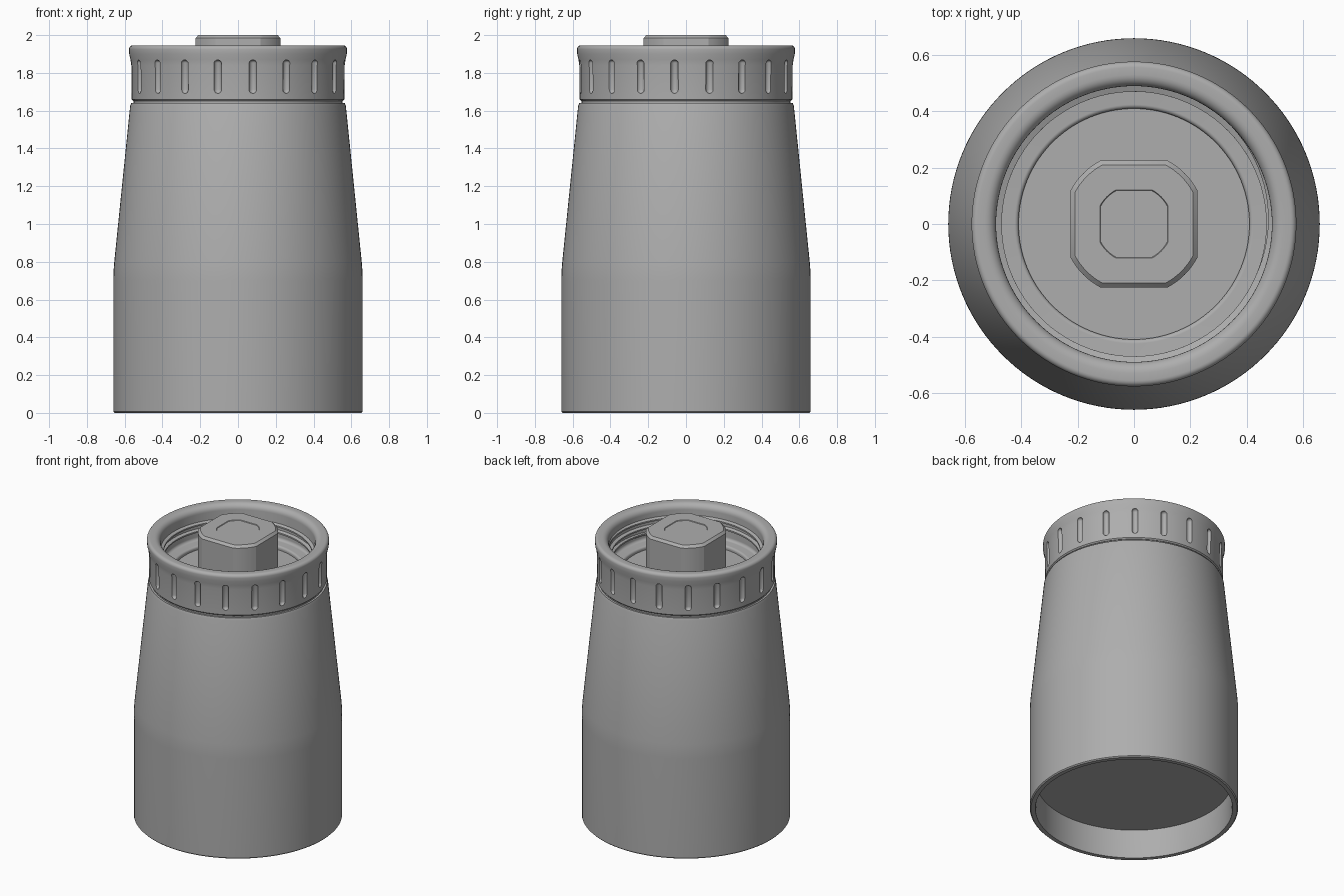
import bpy, bmesh, math
from math import sin, cos, pi, radians

cube = bpy.data.objects.get("Cube")
if cube:
    bpy.data.objects.remove(cube, do_unlink=True)

grey = bpy.data.materials.new("satin grey")
grey.use_nodes = True
colour = (0.42, 0.42, 0.42, 1)
grey.diffuse_color = colour
grey.node_tree.nodes["Principled BSDF"].inputs["Base Color"].default_value = colour


def finish(name, bm):
    """Turn a bmesh into a named grey object."""
    bmesh.ops.recalc_face_normals(bm, faces=bm.faces)
    mesh = bpy.data.meshes.new(name)
    bm.to_mesh(mesh)
    bm.free()
    mesh.materials.append(grey)
    obj = bpy.data.objects.new(name, mesh)
    bpy.context.collection.objects.link(obj)
    return obj


def smooth(obj, angle=35):
    bpy.ops.object.select_all(action="DESELECT")
    obj.select_set(True)
    bpy.context.view_layer.objects.active = obj
    bpy.ops.object.shade_smooth_by_angle(angle=radians(angle))


def lathe(name, profile, steps=128):
    """Revolve (radius, height) points round the z axis."""
    bm = bmesh.new()
    verts = [bm.verts.new((r, 0, z)) for r, z in profile]
    edges = [bm.edges.new(pair) for pair in zip(verts, verts[1:])]
    bmesh.ops.spin(bm, geom=verts + edges, cent=(0, 0, 0), axis=(0, 0, 1),
                   angle=2 * pi, steps=steps, use_merge=True)
    bmesh.ops.remove_doubles(bm, verts=bm.verts, dist=0.0005)
    return finish(name, bm)


def arc(cx, cz, rx, rz, start, end, n=6):
    """Points on an elliptical fillet, angles in degrees."""
    angles = [radians(start + (end - start) * i / n) for i in range(n + 1)]
    return [(cx + rx * cos(a), cz + rz * sin(a)) for a in angles]


# Tapered body with a recessed underside
body = lathe("body", [
    (0, 0.2), (0.62, 0.2), (0.62, 0.03), (0.625, 0), (0.653, 0), (0.66, 0.007),
    (0.66, 0.7), (0.659, 0.75), (0.655, 0.8), (0.571, 1.625), (0.565, 1.64),
    (0.552, 1.64), (0.552, 1.67), (0, 1.67)])
smooth(body)

# Collar: grip band, rounded lip, inner wall and stepped cup floor
collar = lathe("collar", [(0, 1.652), (0.556, 1.652), (0.563, 1.66),
                          (0.565, 1.84), (0.569, 1.87), (0.576, 1.9)]
               + arc(0.556, 1.925, 0.021, 0.021, 0, 90)
               + arc(0.53, 1.906, 0.04, 0.04, 90, 180)
               + [(0.49, 1.75)] + arc(0.47, 1.75, 0.02, 0.02, 0, -90)
               + [(0.425, 1.73)] + arc(0.425, 1.715, 0.015, 0.015, 90, 180)
               + [(0.41, 1.705), (0, 1.705)])

# Round-ended vertical grip grooves cut into the collar
GROOVES = 19
bm = bmesh.new()
for i in range(GROOVES):
    turn = radians(8) + i * 2 * pi / GROOVES
    capsule = bmesh.ops.create_uvsphere(bm, u_segments=16, v_segments=12, radius=0.021)["verts"]
    for v in capsule:
        lift = 0.068 if v.co.z > 0.001 else -0.068
        x, y = v.co.x, v.co.y - 0.567
        v.co = (x * cos(turn) - y * sin(turn), x * sin(turn) + y * cos(turn),
                1.78 + lift + v.co.z)
cutter = finish("groove_cutter", bm)
cutter.hide_render = True
mod = collar.modifiers.new("grooves", "BOOLEAN")
mod.operation, mod.solver, mod.object = "DIFFERENCE", "EXACT", cutter
bpy.context.view_layer.objects.active = collar
bpy.ops.object.modifier_apply(modifier=mod.name)
bpy.data.objects.remove(cutter, do_unlink=True)
smooth(collar)

# Screw thread winding down the inside of the collar, fading at both ends
bm = bmesh.new()
steps, turns, rows = 200, 2.25, []
for i in range(steps + 1):
    t = i / steps
    a = t * turns * 2 * pi - pi / 4
    depth = 0.02 * min(1, 12 * t, 12 * (1 - t))
    z = 1.77 + 0.1 * t
    rows.append([bm.verts.new((r * cos(a), r * sin(a), z + dz)) for r, dz in
                 ((0.494, -0.014), (0.49 - depth, -0.005), (0.49 - depth, 0.005), (0.494, 0.014))])
for a, b in zip(rows, rows[1:]):
    for k in range(4):
        n = (k + 1) % 4
        bm.faces.new((a[k], a[n], b[n], b[k]))
bm.faces.new(rows[0])
bm.faces.new(rows[-1])
smooth(finish("inner_thread", bm))

# Drive post: a square with rounded-off corners, edge bevel and shallow dimple
bm = bmesh.new()
half, round_r = 0.225, 0.255
start = math.acos(half / round_r)
ring = []
for q in range(4):
    for i in range(9):
        a = q * pi / 2 + start + (pi / 2 - 2 * start) * i / 8
        ring.append((cos(a), sin(a)))


def level(scale, z):
    return [bm.verts.new((x * scale, y * scale, z)) for x, y in ring]


def circle(r, z):
    return [bm.verts.new((r * x, r * y, z)) for x, y in ring]


loops = [level(round_r, 1.7), level(round_r, 1.984), level(0.238, 2.0),
         circle(0.137, 2.0), circle(0.134, 1.996)]
for a, b in zip(loops, loops[1:]):
    for k in range(len(ring)):
        n = (k + 1) % len(ring)
        bm.faces.new((a[k], a[n], b[n], b[k]))
bm.faces.new(loops[0])
bm.faces.new(loops[-1])
smooth(finish("drive_post", bm), 25)
